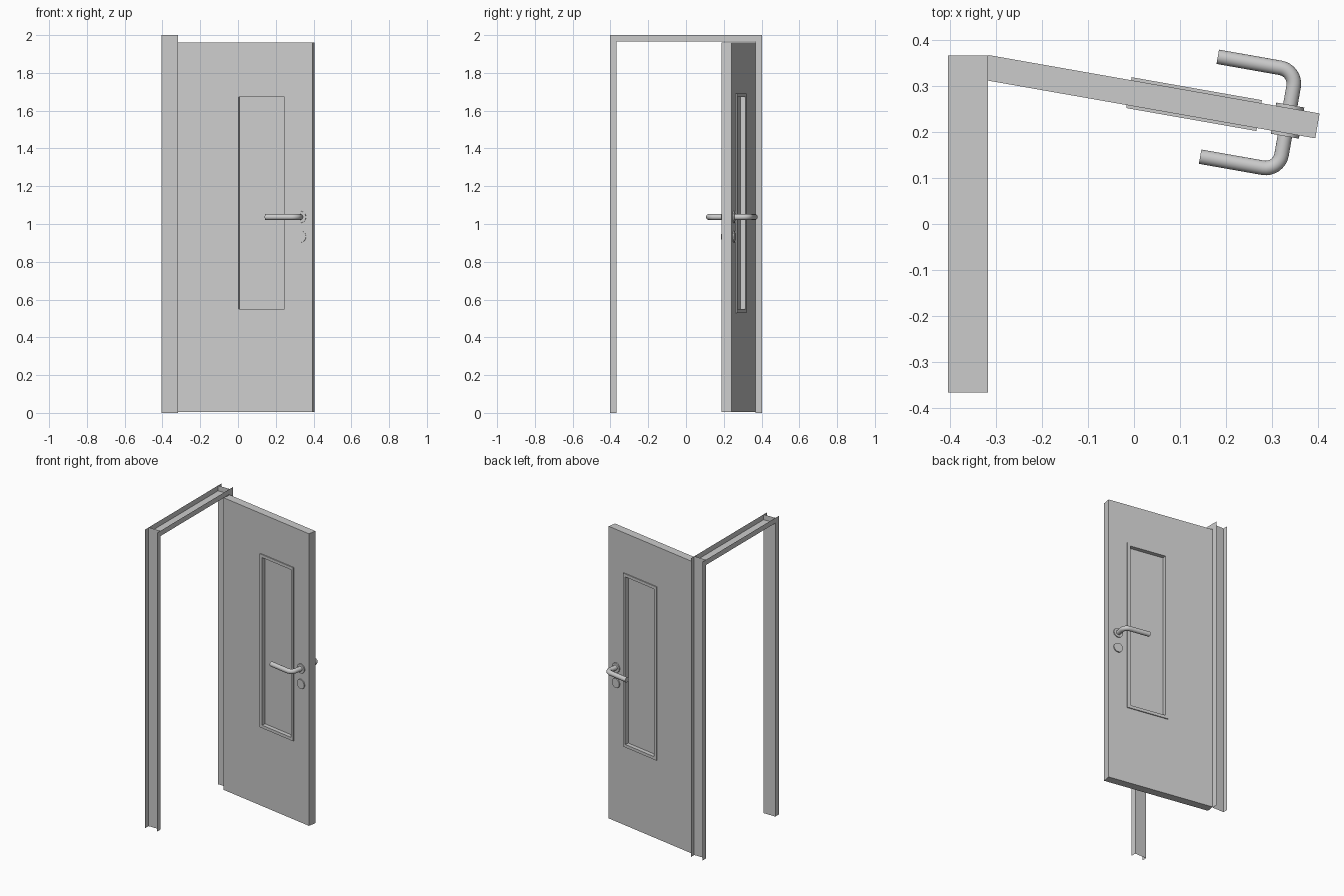
import bpy, bmesh, math
from mathutils import Matrix, Vector

if "Cube" in bpy.data.objects:
    bpy.data.objects.remove(bpy.data.objects["Cube"])

grey = bpy.data.materials.new("light_grey")
grey.diffuse_color = (0.6, 0.6, 0.6, 1)
grey.use_nodes = True
grey.node_tree.nodes["Principled BSDF"].inputs["Base Color"].default_value = grey.diffuse_color

# Door space: u along the leaf from the hinge, v through its thickness, z up
T, L = 0.055, 0.733
DOOR = Matrix.Translation((-0.327, 0.314, 0)) @ Matrix.Rotation(math.radians(-10), 4, 'Z')


def finish(name, bm, mat=DOOR, fix=True):
    if fix:
        bmesh.ops.recalc_face_normals(bm, faces=bm.faces)
    bm.transform(mat)
    me = bpy.data.meshes.new(name)
    bm.to_mesh(me)
    bm.free()
    me.materials.append(grey)
    ob = bpy.data.objects.new(name, me)
    bpy.context.collection.objects.link(ob)
    return ob


def smooth(ob):
    bpy.ops.object.select_all(action='DESELECT')
    ob.select_set(True)
    bpy.context.view_layer.objects.active = ob
    bpy.ops.object.shade_smooth_by_angle(angle=math.radians(40))


def rect_ring(name, outer, inner, v0, v1):
    """Rectangular slab with a rectangular opening; rects are (u0, u1, z0, z1)."""
    bm = bmesh.new()

    def loop(r, v):
        a, b, c, d = r
        return [bm.verts.new((u, v, z)) for u, z in ((a, c), (b, c), (b, d), (a, d))]
    loops = [loop(outer, v0), loop(outer, v1), loop(inner, v1), loop(inner, v0)]
    for k in range(4):
        p, q = loops[k], loops[(k + 1) % 4]
        for i in range(4):
            j = (i + 1) % 4
            bm.faces.new((p[i], p[j], q[j], q[i]))
    return finish(name, bm)


# Sheet-metal door frame: hat-section channel around the opening
bm = bmesh.new()
X0, X1, YO, YI, ZI, ZO = -0.405, -0.318, 0.403, 0.367, 1.965, 2.0


def quad(*pts):
    bm.faces.new([bm.verts.new(p) for p in pts])


for s in (-1, 1):
    quad((X0, s*YI, 0), (X1, s*YI, 0), (X1, s*YI, ZO), (X0, s*YI, ZO))
    for x in (X0, X1):
        quad((x, s*YI, 0), (x, s*YO, 0), (x, s*YO, ZO), (x, s*YI, ZO))
quad((X0, -YI, ZI), (X1, -YI, ZI), (X1, YI, ZI), (X0, YI, ZI))
for x in (X0, X1):
    quad((x, -YI, ZI), (x, YI, ZI), (x, YI, ZO), (x, -YI, ZO))
bmesh.ops.remove_doubles(bm, verts=bm.verts, dist=1e-5)
finish("door_frame", bm, Matrix.Identity(4), fix=False)

# Door leaf with window opening, and raised glazing trims on both sides
hole = (0.336, 0.584, 0.55, 1.672)
trim = (0.316, 0.604, 0.53, 1.692)
rect_ring("door_leaf", (0, L, 0.004, 1.96), hole, 0, T)
rect_ring("window_trim_front", trim, hole, -0.0066, 0)
rect_ring("window_trim_back", trim, hole, T, T + 0.0066)

# Recessed window pane
bm = bmesh.new()
for v in (0.021, 0.034):
    vs = [bm.verts.new((u, v, z)) for u, z in
          ((hole[0], hole[2]), (hole[1], hole[2]), (hole[1], hole[3]), (hole[0], hole[3]))]
    if v < T / 2:
        vs.reverse()
    bm.faces.new(vs[::-1])
finish("window_pane", bm, fix=False)

# Handles and rosettes on both sides
HU, HZ, KZ, R, BEND = 0.667, 1.037, 0.933, 0.0158, 0.035
for side, s, face in (("front", -1, 0.0), ("back", 1, T)):
    for part, z in (("handle_rosette", HZ), ("keyhole_rosette", KZ)):
        bm = bmesh.new()
        bmesh.ops.create_cone(bm, cap_ends=True, segments=32, radius1=0.031,
                              radius2=0.031, depth=0.007)
        bm.transform(Matrix.Translation((HU, face + s*0.0035, z)) @ Matrix.Rotation(math.pi/2, 4, 'X'))
        smooth(finish(f"{part}_{side}", bm))

    # Lever: straight neck, rounded bend, straight grip; swept circle
    far = 0.083
    path = [(0, 0.0, 0.0)]
    for i in range(9):
        a = math.pi / 2 * i / 8
        path.append((-BEND + BEND*math.cos(a), far - BEND + BEND*math.sin(a), a))
    path.append((-0.174, far, math.pi / 2))
    bm = bmesh.new()
    N, rings = 20, []
    for du, dv, a in path:
        ring = []
        for k in range(N):
            t = 2*math.pi*k/N
            c = R*math.cos(t)
            ring.append(bm.verts.new((HU + du + c*math.cos(a),
                                      face + s*(dv + c*math.sin(a)), HZ + R*math.sin(t))))
        rings.append(ring)
    for p, q in zip(rings, rings[1:]):
        for k in range(N):
            j = (k + 1) % N
            bm.faces.new((p[k], p[j], q[j], q[k]))
    bm.faces.new(rings[0])
    bm.faces.new(rings[-1])
    smooth(finish(f"lever_handle_{side}", bm))
